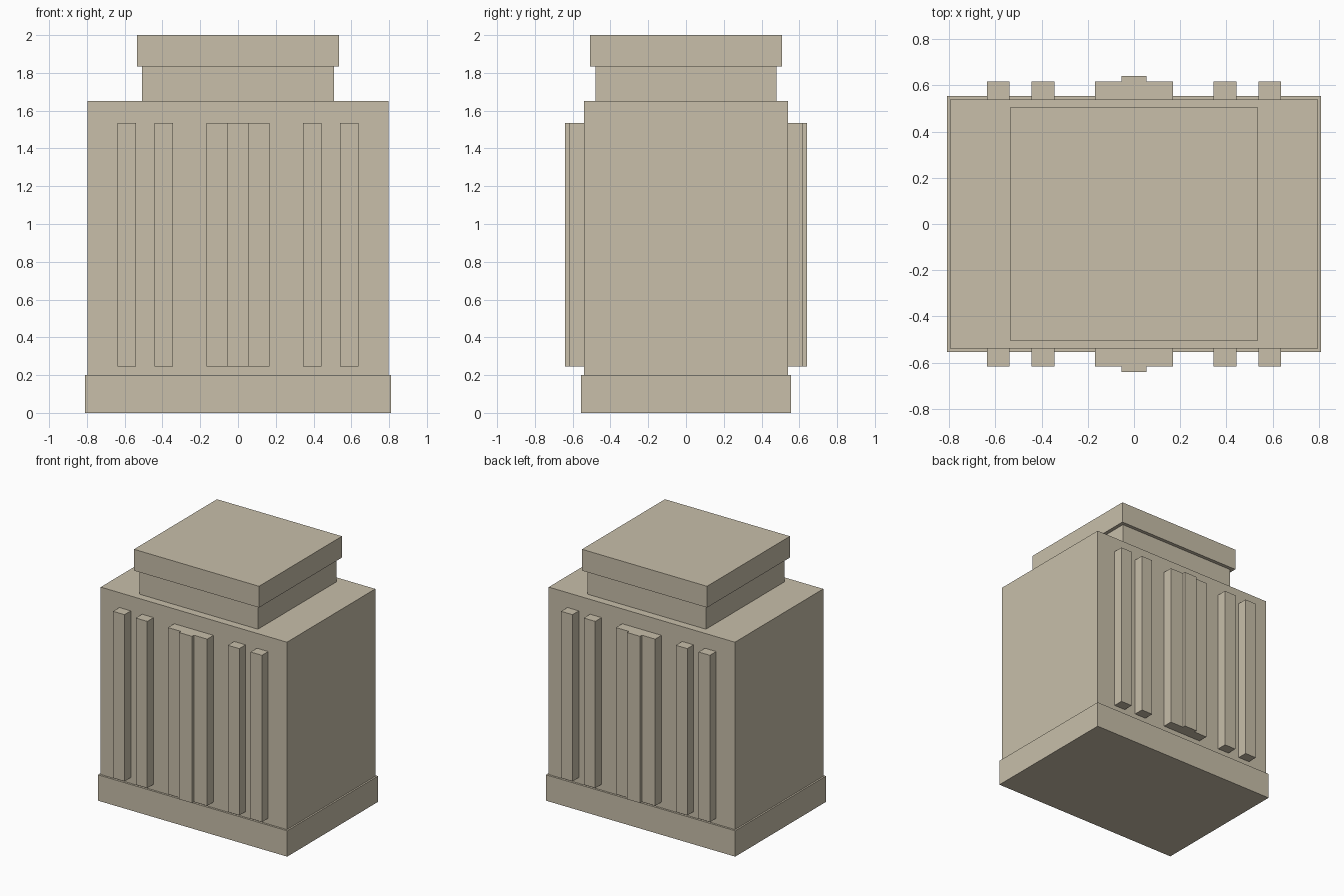
import bpy

# Remove the default object
cube = bpy.data.objects.get("Cube")
if cube:
    bpy.data.objects.remove(cube, do_unlink=True)

# Single stone colour
stone = bpy.data.materials.new("warm_stone")
stone.use_nodes = True
COLOUR = (0.58, 0.52, 0.40, 1.0)
stone.diffuse_color = COLOUR
stone.node_tree.nodes["Principled BSDF"].inputs["Base Color"].default_value = COLOUR


def box(name, x, y, z):
    """Box spanning the given (low, high) ranges."""
    spans = (x, y, z)
    bpy.ops.mesh.primitive_cube_add(size=1, location=[(a + b) / 2 for a, b in spans])
    obj = bpy.context.object
    obj.name = name
    obj.scale = [b - a for a, b in spans]
    bpy.ops.object.transform_apply(location=False, rotation=False, scale=True)
    obj.data.materials.append(stone)
    return obj


def tier(name, half_x, half_y, bottom, top):
    return box(name, (-half_x, half_x), (-half_y, half_y), (bottom, top))


# Stacked tiers of the building
BODY_Y = 0.54
tier("base_plinth", 0.81, 0.555, 0, 0.2)
tier("main_body", 0.797, BODY_Y, 0.2, 1.65)
tier("upper_neck", 0.507, 0.48, 1.65, 1.835)
tier("top_cap", 0.535, 0.507, 1.835, 2.0)

# Vertical ribs on the front and back: name, low x, high x, outer y
RIBS = [
    ("left_outer_rib", 0.54, 0.637, 0.617),
    ("left_inner_rib", 0.345, 0.443, 0.617),
    ("right_inner_rib", -0.443, -0.345, 0.617),
    ("right_outer_rib", -0.637, -0.54, 0.617),
    ("wide_pilaster", -0.168, 0.168, 0.617),
    ("centre_pilaster", -0.055, 0.055, 0.64),
]
for side, sign in (("front", -1), ("back", 1)):
    for name, low, high, outer in RIBS:
        # The centre strip sits on the face of the wide pilaster
        inner = 0.617 if name == "centre_pilaster" else BODY_Y
        depth = sorted((sign * inner, sign * outer))
        box(f"{side}_{name}", (low, high), depth, (0.245, 1.535))
